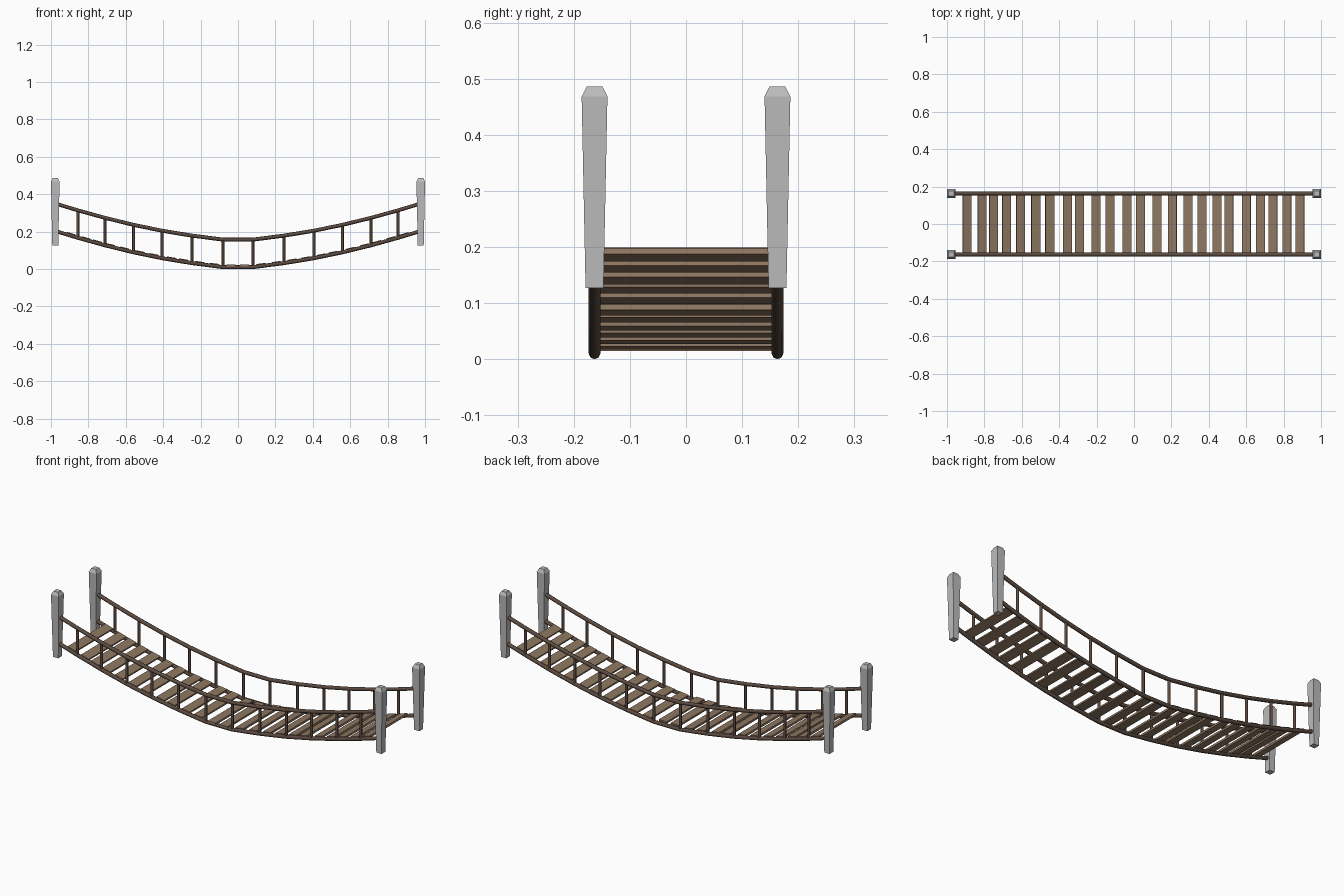
import bpy, bmesh, math
from mathutils import Matrix

if "Cube" in bpy.data.objects:
    bpy.data.objects.remove(bpy.data.objects["Cube"])

def material(name, rgb):
    m = bpy.data.materials.new(name)
    m.diffuse_color = (*rgb, 1)
    m.use_nodes = True
    m.node_tree.nodes["Principled BSDF"].inputs["Base Color"].default_value = m.diffuse_color
    return m

STONE = material("grey_post", (0.50, 0.50, 0.50))
PLANK = material("plank_brown", (0.27, 0.185, 0.12))
ROPE = material("dark_rope", (0.105, 0.07, 0.052))

SIDE = 0.163      # y of ropes and posts
END = 0.962       # x where the ropes enter the posts
R = 0.0105        # rope radius
RAIL = 0.147      # height of hand rope above deck rope
HANGERS = [0.08, 0.246, 0.406, 0.558, 0.711, 0.856]
NODES = [-END] + [-x for x in reversed(HANGERS)] + HANGERS + [END]

def sag(x):
    return R + 0.187 * (abs(x) / 0.957) ** 1.6

def rope_z(x):
    """Height of the straight-segmented deck rope at x, and its slope."""
    for a, b in zip(NODES, NODES[1:]):
        if a <= x <= b:
            lo = sag(a) if abs(a) > 0.1 else R
            hi = sag(b) if abs(b) > 0.1 else R
            s = (hi - lo) / (b - a)
            return lo + s * (x - a), s

def finish(name, bm, mat, smooth=False):
    bmesh.ops.recalc_face_normals(bm, faces=bm.faces)
    me = bpy.data.meshes.new(name)
    bm.to_mesh(me)
    bm.free()
    me.materials.append(mat)
    ob = bpy.data.objects.new(name, me)
    bpy.context.collection.objects.link(ob)
    if smooth:
        for p in me.polygons:
            p.use_smooth = len(p.vertices) == 4
    return ob

def loft(name, rings, mat, smooth=False):
    """Skin a list of equal rings and cap both ends."""
    bm = bmesh.new()
    vs = [[bm.verts.new(p) for p in ring] for ring in rings]
    n = len(vs[0])
    for a, b in zip(vs, vs[1:]):
        for i in range(n):
            j = (i + 1) % n
            bm.faces.new((a[i], a[j], b[j], b[i]))
    bm.faces.new(vs[0])
    bm.faces.new(vs[-1])
    return finish(name, bm, mat, smooth)

# tapered corner posts with chamfered tops
for sx, xn in ((-1, "left"), (1, "right")):
    for sy, yn in ((-1, "front"), (1, "back")):
        rings = [[(sx * 0.977 + a * h, sy * SIDE + b * h, z)
                  for a, b in ((-1, -1), (1, -1), (1, 1), (-1, 1))]
                 for z, h in ((0.127, 0.016), (0.468, 0.023), (0.486, 0.014))]
        loft(f"post_{xn}_{yn}", rings, STONE)

angles = [math.tau * (i + 0.0) / 8 for i in range(8)]
for sy, yn in ((-1, "front"), (1, "back")):
    y = sy * SIDE
    # deck rope and hand rope
    for part, dz in (("deck_rope", 0), ("hand_rope", RAIL)):
        rings = [[(x, y + R * math.cos(t), rope_z(x)[0] + dz + R * math.sin(t))
                  for t in angles] for x in NODES]
        loft(f"{part}_{yn}", rings, ROPE, True)
    # upright ties between the ropes
    for k, x in enumerate(NODES[1:-1]):
        z = rope_z(x)[0]
        rings = [[(x + 0.0075 * math.cos(t), y + 0.0075 * math.sin(t), h)
                  for t in angles] for h in (z, z + RAIL)]
        loft(f"tie_{yn}_{k}", rings, ROPE, True)

# unevenly spaced deck planks, tilted along the sag
PLANKS = [-.893, -.813, -.752, -.682, -.607, -.525, -.45, -.356, -.292, -.203,
          -.128, -.037, .034, .123, .205, .289, .364, .444, .508, .601, .677,
          .743, .818, .888]
for k, x in enumerate(PLANKS):
    z, slope = rope_z(x)
    shift = -0.011 if abs(x) < 0.05 else 0
    bm = bmesh.new()
    bmesh.ops.create_cube(bm, size=1, matrix=(
        Matrix.Translation((x, shift, z + 0.009))
        @ Matrix.Rotation(-math.atan(slope), 4, 'Y')
        @ Matrix.Diagonal((0.048, 2 * SIDE, 0.010, 1))))
    finish(f"plank_{k}", bm, PLANK)
